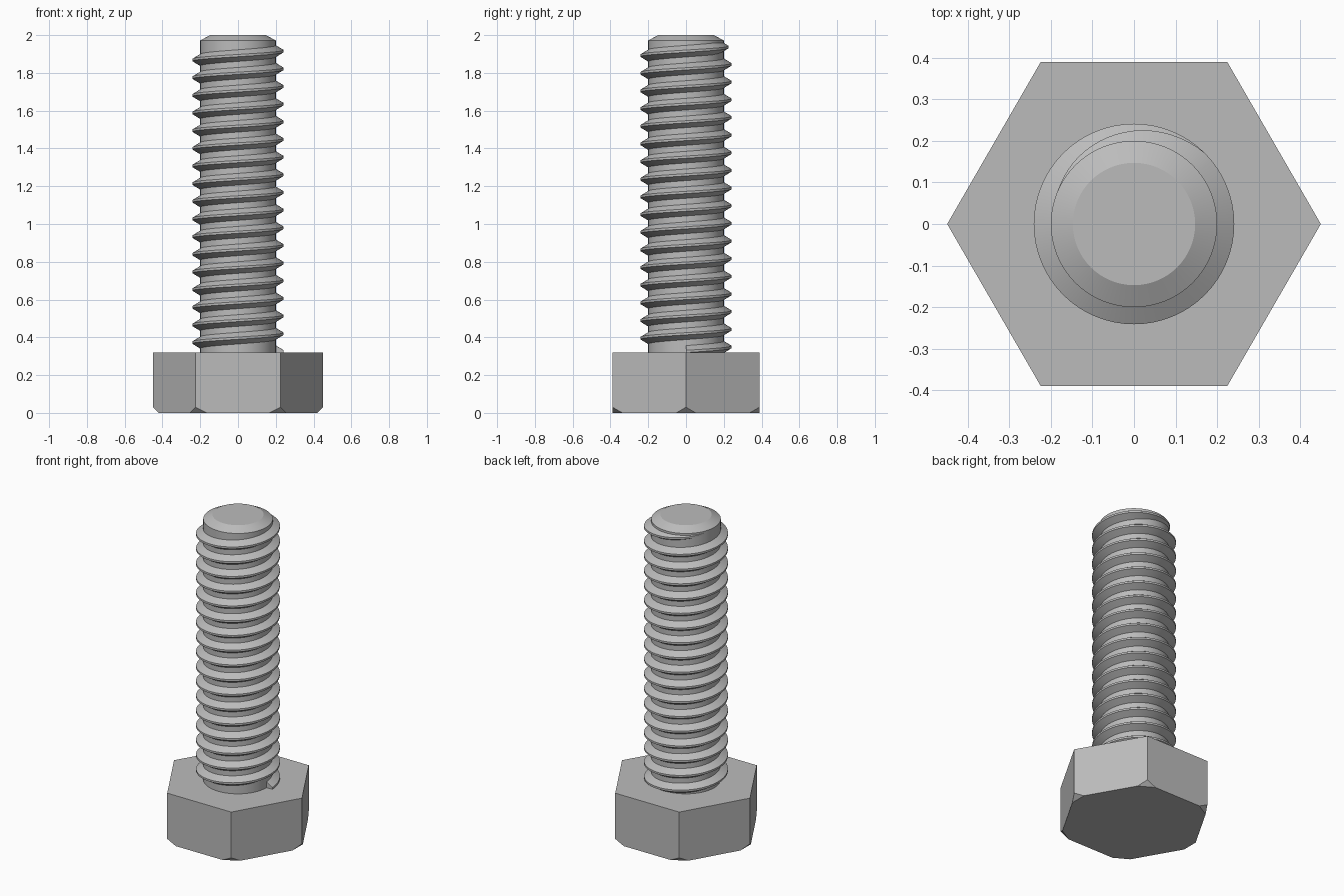
import bpy, bmesh
from math import cos, sin, pi, radians, floor
from mathutils import Vector

HEAD_RADIUS, HEAD_TOP = 0.449, 0.32
CORE, CREST = 0.2, 0.241
PITCH = 0.0935
STEPS = 64                # thread segments per turn
END_Z = 1.915             # crest height at angle zero on the last turn

if "Cube" in bpy.data.objects:
    bpy.data.objects.remove(bpy.data.objects["Cube"])

steel = bpy.data.materials.new("steel grey")
steel.use_nodes = True
colour = (0.5, 0.5, 0.5, 1)
steel.diffuse_color = colour
steel.node_tree.nodes["Principled BSDF"].inputs["Base Color"].default_value = colour


def finish(bm, name, smooth):
    """Turn a bmesh into a named steel object."""
    bmesh.ops.recalc_face_normals(bm, faces=bm.faces)
    mesh = bpy.data.meshes.new(name)
    bm.to_mesh(mesh)
    bm.free()
    mesh.materials.append(steel)
    obj = bpy.data.objects.new(name, mesh)
    bpy.context.collection.objects.link(obj)
    if smooth:
        bpy.ops.object.select_all(action='DESELECT')
        obj.select_set(True)
        bpy.context.view_layer.objects.active = obj
        bpy.ops.object.shade_smooth_by_angle(angle=radians(25))
    return obj


# Hexagonal head, with its bottom corners cut off at 45 degrees
bm = bmesh.new()
corners = [Vector((cos(k * pi / 3), sin(k * pi / 3), 0)) for k in range(6)]
base = bm.faces.new([bm.verts.new(c * HEAD_RADIUS) for c in corners])
grown = bmesh.ops.extrude_face_region(bm, geom=[base], use_keep_orig=True)
top = [v for v in grown["geom"] if isinstance(v, bmesh.types.BMVert)]
bmesh.ops.translate(bm, verts=top, vec=(0, 0, HEAD_TOP))
for c in corners:
    cut = bmesh.ops.bisect_plane(
        bm, geom=bm.verts[:] + bm.edges[:] + bm.faces[:],
        plane_co=c * (HEAD_RADIUS - 0.03), plane_no=c - Vector((0, 0, 1)),
        clear_outer=True)
    rim = [e for e in cut["geom_cut"] if isinstance(e, bmesh.types.BMEdge)]
    bmesh.ops.holes_fill(bm, edges=rim, sides=0)
finish(bm, "hex_head", False)

# Shank core with a chamfered tip
bm = bmesh.new()
profile = [(0, 2), (0.147, 2), (CORE, 1.972), (CORE, 0.3), (0, 0.3)]
points = [bm.verts.new((r, 0, z)) for r, z in profile]
edges = [bm.edges.new(pair) for pair in zip(points, points[1:])]
bmesh.ops.spin(bm, geom=points + edges, cent=(0, 0, 0), axis=(0, 0, 1),
               angle=2 * pi, steps=STEPS, use_merge=True)
bmesh.ops.remove_doubles(bm, verts=bm.verts, dist=0.0001)
finish(bm, "shank_core", True)

# Helical thread, starting inside the head and fading out near the tip
bm = bmesh.new()
turns = floor((END_Z - 0.24) / PITCH)
fade_start, fade_end = radians(45), radians(155)
first, last = -turns * STEPS, round(fade_end / (2 * pi) * STEPS)
rows = []
for i in range(first, last + 1):
    angle = 2 * pi * i / STEPS
    z = END_Z + PITCH * angle / (2 * pi)
    f = min(1, max(0, (fade_end - angle) / (fade_end - fade_start)))
    r = CORE + (CREST - CORE) * f
    half_crest, half_root = 0.006, 0.006 + 0.026 * f
    section = [(CORE - 0.002, -half_root), (r, -half_crest),
               (r, half_crest), (CORE - 0.002, half_root)]
    rows.append([bm.verts.new((cos(angle) * q, sin(angle) * q, z + h))
                 for q, h in section])
for a, b in zip(rows, rows[1:]):
    for k in range(4):
        n = (k + 1) % 4
        bm.faces.new((a[k], a[n], b[n], b[k]))
bm.faces.new(rows[0])
bm.faces.new(rows[-1])
finish(bm, "screw_thread", True)
